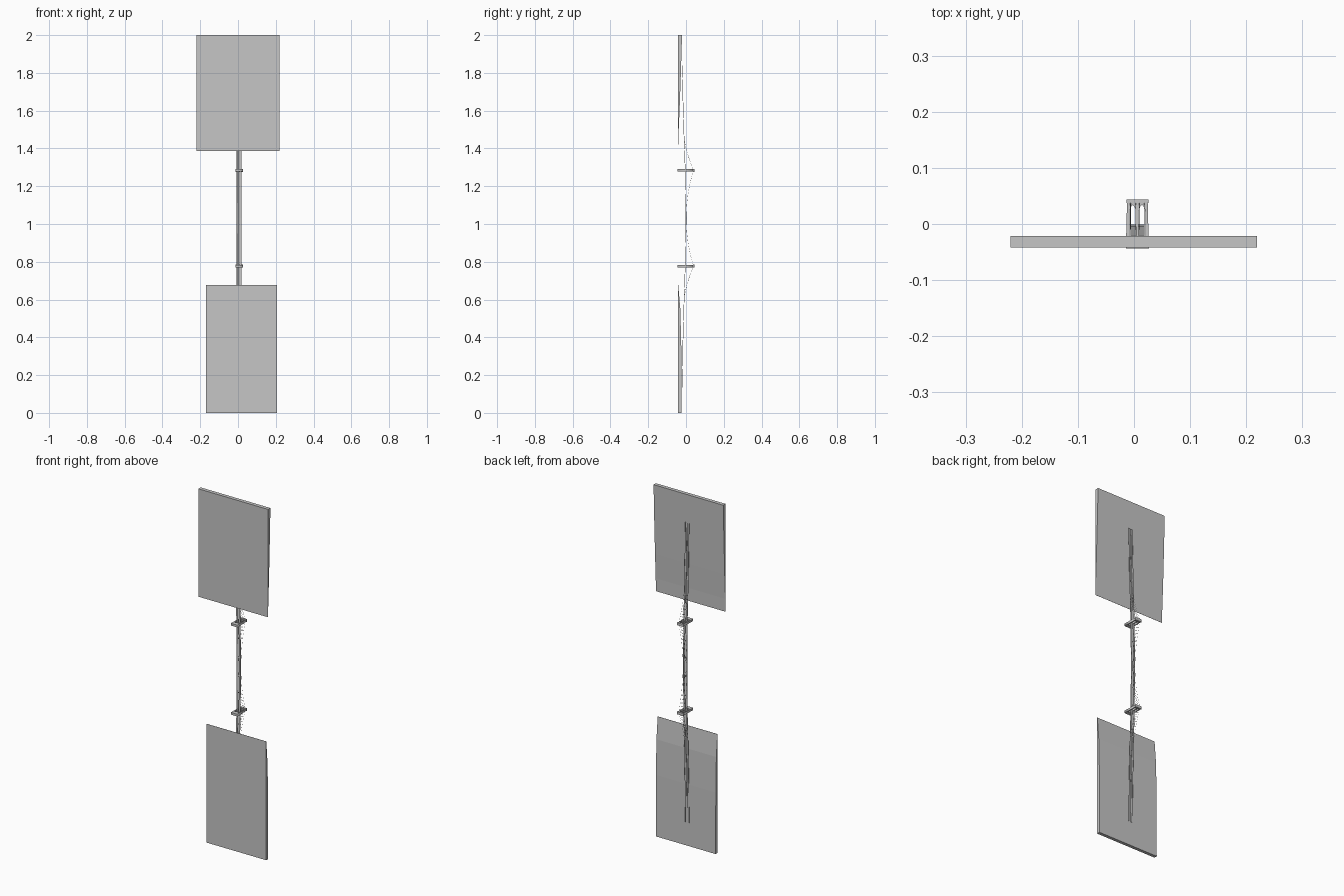
import bpy, bmesh, math

if "Cube" in bpy.data.objects:
    bpy.data.objects.remove(bpy.data.objects["Cube"])

grey = bpy.data.materials.new("stone_grey")
grey.diffuse_color = (0.565, 0.565, 0.565, 1)
grey.use_nodes = True
grey.node_tree.nodes["Principled BSDF"].inputs["Base Color"].default_value = grey.diffuse_color
CX = 0.006                     # centre line of the bridge
TOWERS = (0.777, 1.284)
MID = sum(TOWERS) / 2
HALF = (TOWERS[1] - TOWERS[0]) / 2


def finish(bm, name):
    bmesh.ops.recalc_face_normals(bm, faces=bm.faces)
    me = bpy.data.meshes.new(name)
    bm.to_mesh(me)
    bm.free()
    me.materials.append(grey)
    ob = bpy.data.objects.new(name, me)
    bpy.context.collection.objects.link(ob)
    return ob


def add_prism(bm, x0, x1, profile):
    """Extrude a closed (y, z) profile along x."""
    a, b = ([bm.verts.new((x, y, z)) for y, z in profile] for x in (x0, x1))
    bm.faces.new(a)
    bm.faces.new(b)
    n = len(a)
    for i in range(n):
        bm.faces.new((a[i], a[(i + 1) % n], b[(i + 1) % n], b[i]))


# Wedge-shaped shores at both ends
bm = bmesh.new()
add_prism(bm, -0.22, 0.219, [(-0.042, 2), (-0.021, 2), (-0.027, 1.8), (-0.034, 1.6),
                             (-0.0405, 1.46), (-0.0415, 1.386), (-0.042, 1.386)])
finish(bm, "upper_shore")
bm = bmesh.new()
add_prism(bm, -0.17, 0.207, [(-0.042, 0), (-0.024, 0), (-0.025, 0.35), (-0.030, 0.55),
                             (-0.041, 0.676), (-0.042, 0.676)])
finish(bm, "lower_shore")

# Gently arched twin roadways with low side rails
DECK = [(0.135, -0.020), (0.35, -0.017), (0.6, -0.010), (TOWERS[0], -0.004), (MID, -0.001),
        (TOWERS[1], -0.004), (1.45, -0.010), (1.65, -0.016), (1.84, -0.020)]


def deck_strip(bm, x0, x1, low, high):
    add_prism(bm, CX + x0, CX + x1, [(y + high, z) for z, y in DECK] + [(y + low, z) for z, y in reversed(DECK)])


bm = bmesh.new()
for s in (-1, 1):
    deck_strip(bm, *sorted((s * 0.0018, s * 0.0125)), -0.0012, 0)
finish(bm, "roadways")
bm = bmesh.new()
for s in (-1, 1):
    deck_strip(bm, *sorted((s * 0.0119, s * 0.0125)), 0, 0.0012)
finish(bm, "side_rails")


# Towers: tapered slab with twin pointed arches
def tower(zc):
    cu = bpy.data.curves.new("tower", 'CURVE')
    cu.dimensions = '2D'
    cu.fill_mode = 'BOTH'
    cu.extrude = 0.0065
    outer = [(-0.0205, -0.044), (0.0205, -0.044), (0.0185, 0.037), (-0.0185, 0.037)]
    half = [(0.0062, -0.022), (0.0062, 0.020), (0.0052, 0.026), (0.003, 0.031)]
    hole = half + [(0, 0.034)] + [(-x, y) for x, y in reversed(half)]
    for pts in (outer, [(x - 0.0082, y) for x, y in hole], [(x + 0.0082, y) for x, y in hole]):
        s = cu.splines.new('POLY')
        s.points.add(len(pts) - 1)
        s.use_cyclic_u = True
        for p, (x, y) in zip(s.points, pts):
            p.co = (x + CX, y, 0, 1)
    tmp = bpy.data.objects.new("tower_outline", cu)
    bpy.context.collection.objects.link(tmp)
    bpy.context.view_layer.update()
    me = bpy.data.meshes.new_from_object(tmp.evaluated_get(bpy.context.evaluated_depsgraph_get()))
    bpy.data.objects.remove(tmp)
    me.materials.clear()
    me.materials.append(grey)
    ob = bpy.data.objects.new("tower", me)
    ob.location.z = zc
    bpy.context.collection.objects.link(ob)
    # cornice
    bm = bmesh.new()
    add_prism(bm, CX - 0.0195, CX + 0.0195, [(0.037, zc - 0.0075), (0.044, zc - 0.0075),
                                             (0.044, zc + 0.0075), (0.037, zc + 0.0075)])
    finish(bm, "tower_cornice")


for zc in TOWERS:
    tower(zc)


# Main cables sweeping over both towers
def cable_y(z):
    if abs(z - MID) <= HALF:
        return 0.001 + 0.039 * ((z - MID) / HALF) ** 2
    t = min(1, (abs(z - MID) - HALF) / 0.18)
    return -0.010 + 0.050 * (1 - t) ** 1.5


cu = bpy.data.curves.new("main_cables", 'CURVE')
cu.dimensions = '3D'
cu.bevel_depth = 0.0005
cu.bevel_resolution = 0
for d in (-0.0122, -0.003, 0.003, 0.0122):
    for a, b in ((TOWERS[0] - 0.18, TOWERS[0]), TOWERS, (TOWERS[1], TOWERS[1] + 0.18)):
        n = round((b - a) / 0.025)
        s = cu.splines.new('POLY')
        s.points.add(n)
        for i, p in enumerate(s.points):
            z = a + (b - a) * i / n
            p.co = (CX + d, cable_y(z), z, 1)
cu.materials.append(grey)
bpy.context.collection.objects.link(bpy.data.objects.new("main_cables", cu))
